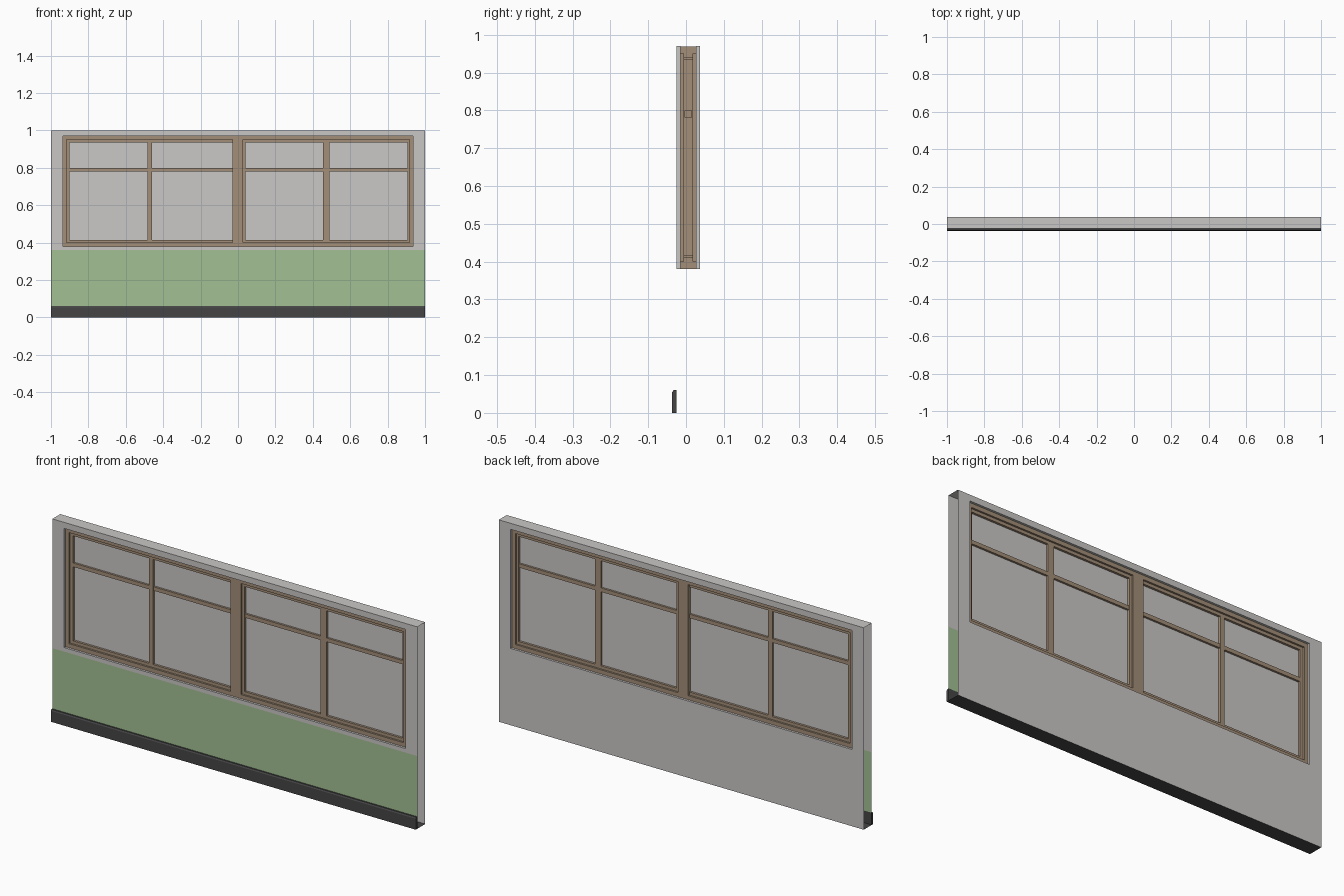
import bpy, bmesh

if "Cube" in bpy.data.objects:
    bpy.data.objects.remove(bpy.data.objects["Cube"])


def material(name, rgb):
    m = bpy.data.materials.new(name)
    m.diffuse_color = (*rgb, 1)
    m.use_nodes = True
    m.node_tree.nodes["Principled BSDF"].inputs["Base Color"].default_value = m.diffuse_color
    return m


PLASTER = material("grey plaster", (0.59, 0.575, 0.565))
GREEN = material("green paint", (0.36, 0.53, 0.29))
WOOD = material("brown wood", (0.37, 0.275, 0.19))
GLASS = material("grey glass", (0.60, 0.58, 0.57))
DARK = material("dark skirting", (0.06, 0.06, 0.06))

FRONT, BACK, MID = -0.025, 0.037, 0.006


def finish(name, bm, mat):
    me = bpy.data.meshes.new(name)
    bm.to_mesh(me)
    bm.free()
    me.materials.append(mat)
    ob = bpy.data.objects.new(name, me)
    bpy.context.collection.objects.link(ob)
    return ob


def sheet(name, points, mat):
    bm = bmesh.new()
    bm.faces.new([bm.verts.new(p) for p in points])
    return finish(name, bm, mat)


def steps(name, loops, mat, flip=False):
    """Join nested rectangles (x0, x1, z0, z1, y) into a stepped opening."""
    bm = bmesh.new()
    rings = [[bm.verts.new((x, y, z)) for x, z in ((a, c), (b, c), (b, d), (a, d))]
             for a, b, c, d, y in loops]
    for r, s in zip(rings, rings[1:]):
        for i in range(4):
            j = (i + 1) % 4
            q = [r[i], r[j], s[j], s[i]]
            bm.faces.new(q[::-1] if flip else q)
    return finish(name, bm, mat)


def box(name, x0, x1, y0, y1, z0, z1, mat):
    bm = bmesh.new()
    bmesh.ops.create_cube(bm, size=1)
    for v in bm.verts:
        v.co = (x1 if v.co.x > 0 else x0, y1 if v.co.y > 0 else y0, z1 if v.co.z > 0 else z0)
    return finish(name, bm, mat)


# Wall skins and stepped window frame on both sides; the panel ends stay open
HOLE = (-0.935, 0.935, 0.38, 0.97)
FRAME = (-0.917, 0.917, 0.40, 0.95)
PANE = (-0.90, 0.905, 0.415, 0.935)
for side, y, s, base in (("front", FRONT, 1, 0.36), ("back", BACK, -1, 0.0)):
    flip = s < 0
    y1, y2 = y + 0.011 * s, y + 0.020 * s
    steps(side + "_wall", [(-1, 1, base, 1, y), (*HOLE, y), (*HOLE, y1)], PLASTER, flip)
    steps(side + "_window_frame", [(*HOLE, y1), (*FRAME, y1), (*FRAME, y2),
                                   (*PANE, y2), (*PANE, MID)], WOOD, flip)

# Green lower wall, top cap and underside
sheet("green_dado", [(-1, FRONT, 0.06), (1, FRONT, 0.06), (1, FRONT, 0.36), (-1, FRONT, 0.36)], GREEN)
sheet("wall_top", [(-1, FRONT, 1), (1, FRONT, 1), (1, BACK, 1), (-1, BACK, 1)], PLASTER)
sheet("wall_underside", [(-1, BACK, 0), (1, BACK, 0), (1, FRONT, 0), (-1, FRONT, 0)], DARK)

# Glass
sheet("window_glass", [(PANE[0], MID, PANE[2]), (PANE[1], MID, PANE[2]),
                       (PANE[1], MID, PANE[3]), (PANE[0], MID, PANE[3])], GLASS)

# Centre mullion and glazing bars
box("centre_mullion", -0.03, 0.026, FRONT + 0.011, BACK - 0.011, 0.381, 0.969, WOOD)
box("centre_stile", 0.026, 0.04, FRONT + 0.02, BACK - 0.02, 0.41, 0.94, WOOD)
box("left_glazing_bar", -0.485, -0.461, FRONT + 0.02, BACK - 0.02, 0.41, 0.94, WOOD)
box("right_glazing_bar", 0.455, 0.488, FRONT + 0.02, BACK - 0.02, 0.41, 0.94, WOOD)
for name, a, b in (("left_cross_bar", -0.905, -0.02), ("right_cross_bar", 0.02, 0.91)):
    box(name, a, b, FRONT + 0.021, BACK - 0.021, 0.781, 0.80, WOOD)

# Skirting board with chamfered top edge
bm = bmesh.new()
profile = [(FRONT, 0), (-0.037, 0), (-0.037, 0.054), (-0.033, 0.06), (FRONT, 0.06)]
face = bm.faces.new([bm.verts.new((-1, y, z)) for y, z in profile])
out = bmesh.ops.extrude_face_region(bm, geom=[face], use_keep_orig=True)
bmesh.ops.translate(bm, vec=(2, 0, 0),
                    verts=[g for g in out["geom"] if isinstance(g, bmesh.types.BMVert)])
bmesh.ops.recalc_face_normals(bm, faces=bm.faces)
finish("skirting_board", bm, DARK)
